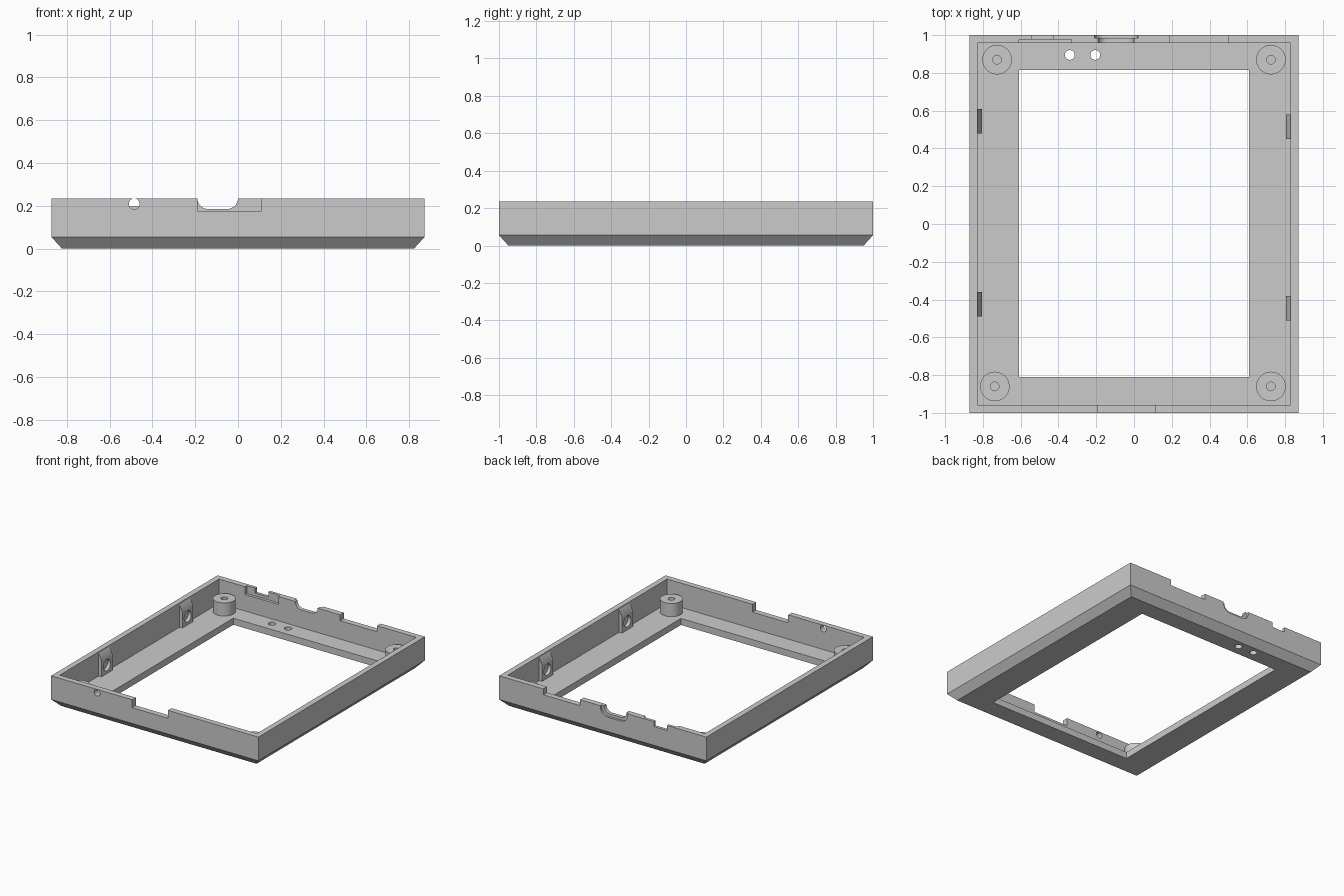
import bpy, bmesh, math
from mathutils import Matrix, Vector

default_cube = bpy.data.objects.get("Cube")
if default_cube:
    bpy.data.objects.remove(default_cube, do_unlink=True)

grey = bpy.data.materials.new("light_grey_plastic")
grey.use_nodes = True
COLOUR = (0.6, 0.6, 0.6, 1)
grey.diffuse_color = COLOUR
grey.node_tree.nodes["Principled BSDF"].inputs["Base Color"].default_value = COLOUR

HX, HY, TOP, FLOOR = 0.872, 1.0, 0.235, 0.05
CHAMFER = 0.05
IX, IY = 0.829, 0.957          # inner wall faces


def finish(name, bm):
    bmesh.ops.recalc_face_normals(bm, faces=bm.faces)
    mesh = bpy.data.meshes.new(name)
    bm.to_mesh(mesh)
    bm.free()
    mesh.materials.append(grey)
    obj = bpy.data.objects.new(name, mesh)
    bpy.context.scene.collection.objects.link(obj)
    return obj


def box(name, x, y, z):
    bm = bmesh.new()
    bmesh.ops.create_cube(bm, size=1)
    for v in bm.verts:
        v.co = Vector(r[0] + (c + 0.5) * (r[1] - r[0]) for c, r in zip(v.co, (x, y, z)))
    return finish(name, bm)


def cylinder(name, centre, radius, depth, axis="Z", sides=40):
    turn = {"Z": Matrix(), "Y": Matrix.Rotation(math.pi / 2, 4, "X"),
            "X": Matrix.Rotation(math.pi / 2, 4, "Y")}[axis]
    bm = bmesh.new()
    bmesh.ops.create_cone(bm, cap_ends=True, segments=sides, radius1=radius, radius2=radius,
                          depth=depth, matrix=Matrix.Translation(centre) @ turn)
    return finish(name, bm)


def prism(name, profile, y0, y1):
    """Extrude an (x, z) outline along y."""
    bm = bmesh.new()
    face = bm.faces.new([bm.verts.new((x, y0, z)) for x, z in profile])
    made = bmesh.ops.extrude_face_region(bm, geom=[face])["geom"]
    bmesh.ops.translate(bm, vec=(0, y1 - y0, 0),
                        verts=[g for g in made if isinstance(g, bmesh.types.BMVert)])
    return finish(name, bm)


def u_profile(x0, x1, bottom, radius):
    """Slot outline, open at the top, with rounded lower corners."""
    pts = [(x1, TOP + 0.1), (x0, TOP + 0.1)]
    for cx, start in ((x0 + radius, math.pi), (x1 - radius, 1.5 * math.pi)):
        for i in range(9):
            a = start + i * math.pi / 16
            pts.append((cx + radius * math.cos(a), bottom + radius + radius * math.sin(a)))
    return pts


def cut(obj, cutters):
    """Subtract the cutters, bake the result and remove them."""
    for c in cutters:
        mod = obj.modifiers.new("cut", "BOOLEAN")
        mod.operation, mod.solver, mod.object = "DIFFERENCE", "EXACT", c
    graph = bpy.context.evaluated_depsgraph_get()
    baked = bpy.data.meshes.new_from_object(obj.evaluated_get(graph))
    obj.modifiers.clear()
    obj.data = baked
    for c in cutters:
        bpy.data.objects.remove(c, do_unlink=True)
    baked.shade_smooth()
    baked.set_sharp_from_angle(angle=math.radians(30))


# Frame: block with a chamfered lower edge
bm = bmesh.new()
rings = []
for inset, z in ((CHAMFER, 0), (0, 0.055), (0, TOP)):
    rings.append([bm.verts.new((sx * (HX - inset), sy * (HY - inset), z))
                  for sx, sy in ((-1, -1), (1, -1), (1, 1), (-1, 1))])
bm.faces.new(rings[0])
bm.faces.new(rings[-1])
for low, high in zip(rings, rings[1:]):
    for i in range(4):
        j = (i + 1) % 4
        bm.faces.new((low[i], low[j], high[j], high[i]))
frame = finish("bezel_frame", bm)

OVER = TOP + 0.1
BACK = (IY - 0.04, HY + 0.1)
cutters = [
    box("cavity", (-IX, IX), (-IY, IY), (FLOOR, OVER)),
    box("window", (-0.61, 0.61), (-0.81, 0.815), (-0.1, 0.15)),
    # front wall: connector notch and small round hole
    box("front_notch", (-0.19, 0.11), (-HY - 0.1, -IY + 0.04), (0.175, OVER)),
    cylinder("front_hole", (-0.485, -HY, 0.209), 0.025, 0.2, "Y"),
    # back wall: wide notch, narrow notch with inner recess, stepped round slot
    box("back_wide_notch", (0.19, 0.5), BACK, (0.19, OVER)),
    box("back_narrow_notch", (-0.54, -0.43), BACK, (0.197, OVER)),
    box("back_recess", (-0.61, -0.33), (IY - 0.04, 0.978), (0.175, OVER)),
    prism("back_slot", u_profile(-0.19, 0.0, 0.185, 0.05), *BACK),
    prism("back_slot_step", u_profile(-0.21, 0.02, 0.165, 0.06), 0.985, HY + 0.1),
]
# floor: two indicator holes
for x in (-0.34, -0.205):
    cutters.append(cylinder("floor_hole", (x, 0.895, 0), 0.026, 0.3))
cut(frame, cutters)

# Screw posts in the corners
POST_TOP = 0.15
for name, x, y in (("back_right", -0.725, 0.87), ("back_left", 0.725, 0.87),
                   ("front_right", -0.737, -0.86), ("front_left", 0.725, -0.86)):
    post = cylinder("screw_post_" + name, (x, y, (FLOOR + POST_TOP) / 2),
                    0.078, POST_TOP - FLOOR, sides=48)
    cut(post, [cylinder("bore", (x, y, 0.1), 0.023, 0.4, sides=24)])

# Snap tabs on the side walls: sloped top, round socket
for side, label, ys in ((-1, "right", (0.545, -0.425)), (1, "left", (0.515, -0.445))):
    for place, y in zip(("back", "front"), ys):
        wall, lip = side * IX, side * (IX - 0.024)
        tab = prism(f"snap_tab_{label}_{place}",
                    [(wall, FLOOR), (lip, FLOOR), (lip, 0.175), (wall, 0.222)],
                    y - 0.065, y + 0.065)
        cut(tab, [cylinder("socket", (wall, y, 0.115), 0.042, 0.2, "X", 32)])
